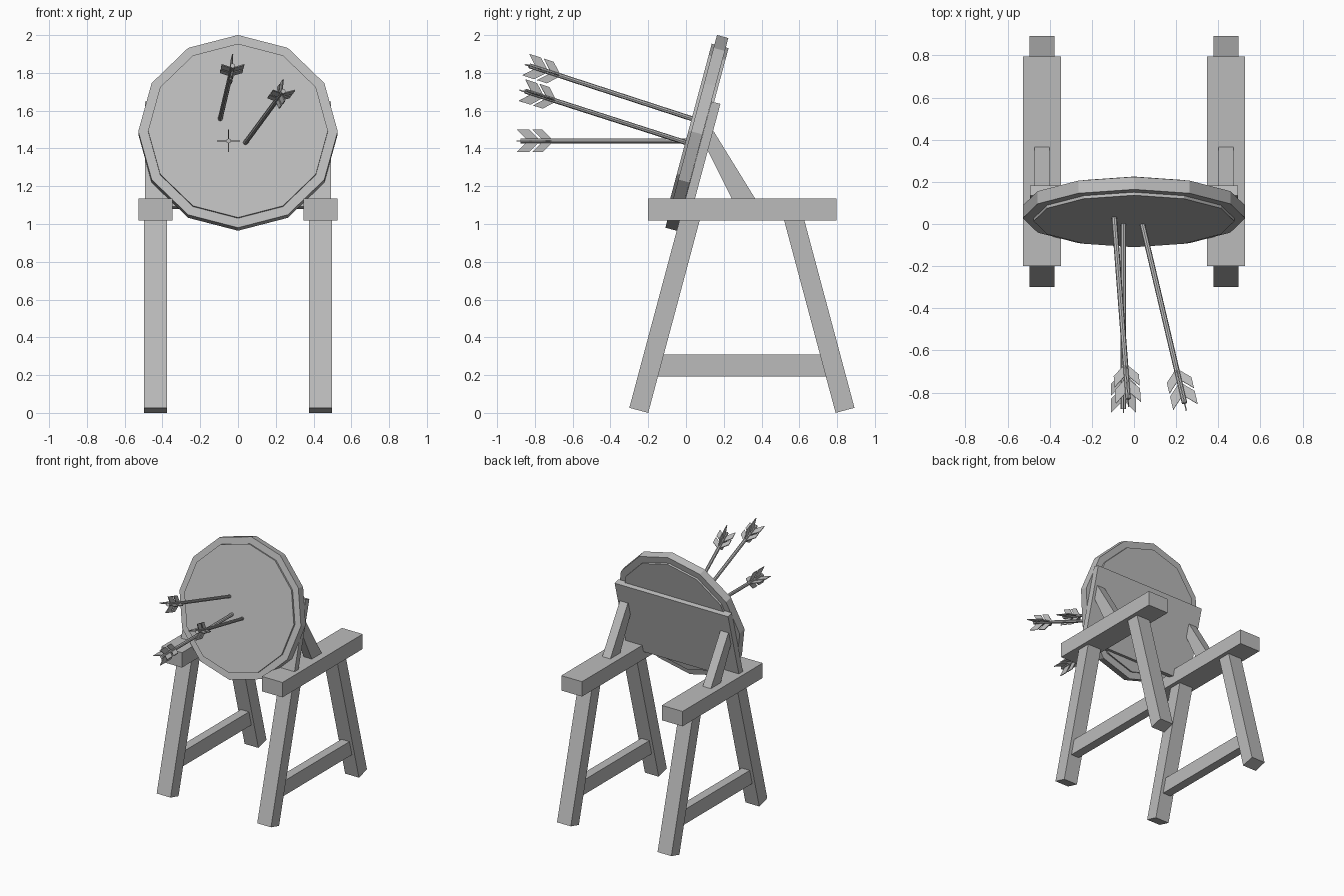
import bpy
import bmesh
import math
from mathutils import Matrix, Vector

cube = bpy.data.objects.get("Cube")
if cube:
    bpy.data.objects.remove(cube, do_unlink=True)

grey = bpy.data.materials.new("plain grey")
grey.use_nodes = True
grey.diffuse_color = (0.5, 0.5, 0.5, 1)
grey.node_tree.nodes["Principled BSDF"].inputs["Base Color"].default_value = (0.5, 0.5, 0.5, 1)


def finish(bm, name):
    bmesh.ops.recalc_face_normals(bm, faces=bm.faces)
    mesh = bpy.data.meshes.new(name)
    bm.to_mesh(mesh)
    bm.free()
    mesh.materials.append(grey)
    obj = bpy.data.objects.new(name, mesh)
    bpy.context.collection.objects.link(obj)
    return obj


def add_prism(bm, profile, x, width):
    """Extrude a side profile of (y, z) points along x, centred on x."""
    verts = [bm.verts.new((x - width / 2, y, z)) for y, z in profile]
    face = bm.faces.new(verts)
    ext = bmesh.ops.extrude_face_region(bm, geom=[face])["geom"]
    bmesh.ops.translate(bm, vec=(width, 0, 0),
                        verts=[v for v in ext if isinstance(v, bmesh.types.BMVert)])


def prism(name, profile, x, width):
    bm = bmesh.new()
    add_prism(bm, profile, x, width)
    return finish(bm, name)


def rect(y0, y1, z0, z1):
    return [(y0, z0), (y1, z0), (y1, z1), (y0, z1)]


# Two trestles, each with splayed legs, a top beam, a low rail and a prop
leg = [(-0.30, 0.027), (-0.20, 0), (0.078, 1.04), (-0.029, 1.04)]
back_leg = [(0.592 - y, z) for y, z in leg]
prop = [(0.25, 1.12), (0.375, 1.12), (0.147, 1.49), (0.12, 1.475), (0.105, 1.41)]
for side, s in (("left", 1), ("right", -1)):
    x = s * 0.437
    prism(side + "_front_leg", leg, x, 0.12)
    prism(side + "_back_leg", back_leg, x, 0.12)
    prism(side + "_beam", rect(-0.2, 0.796, 1.018, 1.135), x, 0.18)
    prism(side + "_rail", rect(-0.16, 0.75, 0.193, 0.308), x, 0.07)
    prism(side + "_prop", prop, x, 0.07)

# Leaning board behind the target
prism("backing_board", [(0.135, 1.648), (0.182, 1.636), (0.033, 1.08), (-0.014, 1.092)], 0, 0.986)

# Twelve-sided target with a raised rim on both faces
bm = bmesh.new()
bmesh.ops.create_cone(bm, cap_ends=True, segments=12, radius1=0.528, radius2=0.528, depth=0.062)
for cap in [f for f in bm.faces if len(f.verts) == 12]:
    bmesh.ops.inset_region(bm, faces=[cap], thickness=0.05, use_even_offset=True)
    walls = bmesh.ops.extrude_face_region(bm, geom=[cap])["geom"]
    normal = cap.normal.copy()
    bmesh.ops.translate(bm, vec=normal * -0.015,
                        verts=[v for v in walls if isinstance(v, bmesh.types.BMVert)])
    bmesh.ops.delete(bm, geom=[cap], context="FACES")
target = finish(bm, "target_disc")
target.rotation_euler.x = math.radians(75)
target.location = (0, 0.0575, 1.4825)


# Arrows: shaft along +y from the tail, four vanes each split in two
def arrow(name, tail, tip):
    tail, tip = Vector(tail), Vector(tip)
    length = (tip - tail).length
    bm = bmesh.new()
    turn = Matrix.Translation((0, length / 2, 0)) @ Matrix.Rotation(math.pi / 2, 4, "X")
    bmesh.ops.create_cone(bm, cap_ends=True, segments=8, radius1=0.013, radius2=0.013,
                          depth=length, matrix=turn)
    for quarter in range(4):
        start = len(bm.verts)
        for y, chord in ((-0.02, 0.067), (0.062, 0.055)):
            add_prism(bm, [(y, 0.06), (y + chord, 0.06),
                           (y + chord + 0.052, 0.008), (y + 0.052, 0.008)], 0, 0.006)
        bm.verts.ensure_lookup_table()
        bmesh.ops.rotate(bm, verts=bm.verts[start:],
                         matrix=Matrix.Rotation(quarter * math.pi / 2, 3, "Y"))
    obj = finish(bm, name)
    obj.rotation_euler = (tip - tail).to_track_quat("Y", "Z").to_euler()
    obj.location = tail


arrow("upper_arrow", (-0.028, -0.83, 1.838), (-0.097, 0.07, 1.545))
arrow("side_arrow", (0.24, -0.85, 1.703), (0.03, 0.04, 1.418))
arrow("centre_arrow", (-0.05, -0.877, 1.44), (-0.05, 0.04, 1.44))
